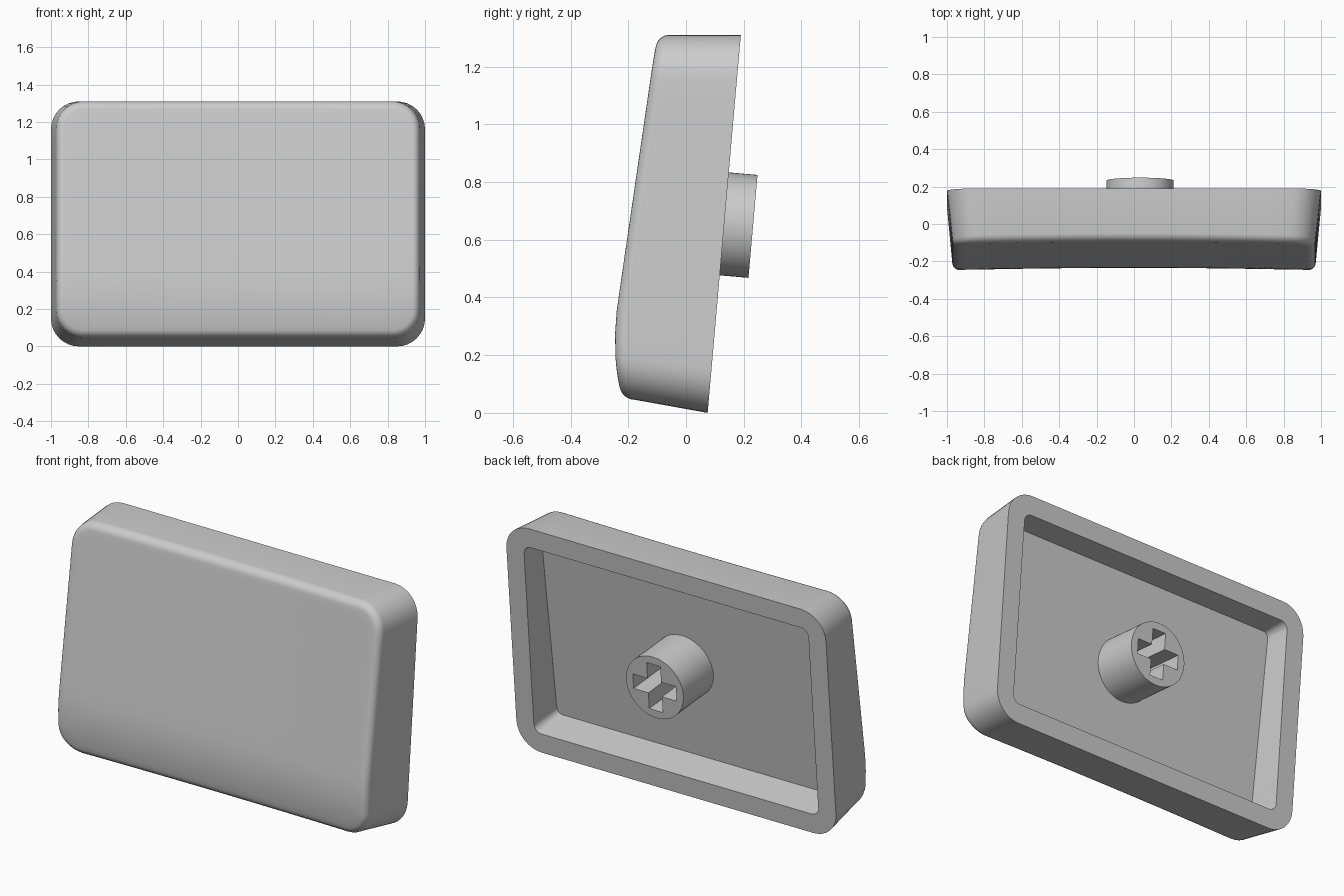
import bpy, bmesh, math
from mathutils import Matrix, Vector

if "Cube" in bpy.data.objects:
    bpy.data.objects.remove(bpy.data.objects["Cube"])

grey = bpy.data.materials.new("light_grey_plastic")
grey.diffuse_color = (0.6, 0.6, 0.6, 1)
grey.use_nodes = True
grey.node_tree.nodes["Principled BSDF"].inputs["Base Color"].default_value = grey.diffuse_color

TOP = 1.31                      # height of the upper edge
TILT = 0.115 / TOP              # slope of the rear rim plane
FILLET = 0.04


def rear(z):
    return 0.075 + TILT * z


def front(x, z):
    """Sloping face that curls back near the bottom, with a shallow dish."""
    y = -0.175 + 0.146 * (z - 0.805)
    if z < 0.38:
        y += 0.56 * (0.38 - z) ** 2
    return y + 0.012 * max(0, 1 - (x / 0.95) ** 2)


def floor(z):
    return rear(z) - 0.17 + 0.048 * (z - 0.655)


def rounded_rect(hx, z0, z1, r, corner=8, nx=14, nz=12):
    """Points (x, z) round a rectangle, always the same count."""
    corners = [(hx - r, z1 - r, 0), (-hx + r, z1 - r, 90),
               (-hx + r, z0 + r, 180), (hx - r, z0 + r, 270)]
    pts = []
    for i, (cx, cz, a0) in enumerate(corners):
        arc = [(cx + r * math.cos(math.radians(a0 + 90 * k / corner)),
                cz + r * math.sin(math.radians(a0 + 90 * k / corner)))
               for k in range(corner + 1)]
        pts += arc
        nxt, a1 = corners[(i + 1) % 4], math.radians(a0 + 90)
        ex, ez = nxt[0] + r * math.cos(a1), nxt[1] + r * math.sin(a1)
        n = nx if i % 2 == 0 else nz
        for k in range(1, n):
            pts.append((arc[-1][0] + (ex - arc[-1][0]) * k / n,
                        arc[-1][1] + (ez - arc[-1][1]) * k / n))
    return pts


def finish(bm, name):
    bmesh.ops.recalc_face_normals(bm, faces=bm.faces[:])
    me = bpy.data.meshes.new(name)
    bm.to_mesh(me)
    bm.free()
    me.materials.append(grey)
    ob = bpy.data.objects.new(name, me)
    bpy.context.collection.objects.link(ob)
    return ob


def smooth(ob):
    bpy.ops.object.select_all(action='DESELECT')
    ob.select_set(True)
    bpy.context.view_layer.objects.active = ob
    bpy.ops.object.shade_smooth_by_angle(angle=math.radians(35))


# Shell: loops from the recess floor, over the rim, up the sides, across the face
bm = bmesh.new()
loops = []


def add_loop(hx, z0, z1, r, y_of):
    loops.append([bm.verts.new((x, y_of(x, z), z))
                  for x, z in rounded_rect(hx, z0, z1, r)])


add_loop(0.88, 0.145, TOP - 0.112, 0.035, lambda x, z: floor(z))
add_loop(0.89, 0.11, TOP - 0.11, 0.045, lambda x, z: rear(z))
add_loop(1.0, 0, TOP, 0.15, lambda x, z: rear(z))
for k in range(7):              # rounded front edge
    a = math.radians(15 * k)
    e, lift = FILLET * (1 - math.cos(a)), FILLET * (1 - math.sin(a))
    add_loop(0.972 - e, 0.046 + e, TOP - e, 0.145 - e,
             lambda x, z: front(x, z) + lift)
hx, z0, z1 = 0.972 - FILLET, 0.046 + FILLET, TOP - FILLET
mid, hz = (z0 + z1) / 2, (z1 - z0) / 2
for s in (0.96, 0.9, 0.82, 0.73, 0.63, 0.52, 0.4, 0.28, 0.15, 0.03):
    add_loop(hx * s, mid - hz * s, mid + hz * s, 0.105 * s, front)
for a, b in zip(loops, loops[1:]):
    for i in range(len(a)):
        j = (i + 1) % len(a)
        bm.faces.new((a[i], a[j], b[j], b[i]))
bm.faces.new(loops[0])
bm.faces.new(loops[-1])
smooth(finish(bm, "cap_shell"))

# Stem: tilted cylinder, square to the rim, with a cross-shaped socket
centre = Vector((0.033, rear(0.655), 0.655))
frame = Matrix.Translation(centre) @ Matrix.Rotation(-math.atan(TILT), 4, 'X')


def stem_matrix(y0, y1):
    return frame @ Matrix.Translation((0, (y0 + y1) / 2, 0))


bm = bmesh.new()
bmesh.ops.create_cone(bm, cap_ends=True, segments=64, radius1=0.179, radius2=0.179,
                      depth=0.29, matrix=stem_matrix(-0.19, 0.1)
                      @ Matrix.Rotation(math.pi / 2, 4, 'X'))
stem = finish(bm, "stem")
bpy.context.view_layer.objects.active = stem
for sx, sz in ((0.27, 0.085), (0.085, 0.27)):
    bm = bmesh.new()
    bmesh.ops.create_cube(bm, size=1, matrix=stem_matrix(-0.14, 0.14)
                          @ Matrix.Diagonal((sx, 0.28, sz, 1)))
    cutter = finish(bm, "socket_cutter")
    cutter.hide_render = True
    mod = stem.modifiers.new("socket", 'BOOLEAN')
    mod.operation, mod.solver, mod.object = 'DIFFERENCE', 'EXACT', cutter
    bpy.ops.object.modifier_apply(modifier=mod.name)
    bpy.data.objects.remove(cutter)
smooth(stem)
